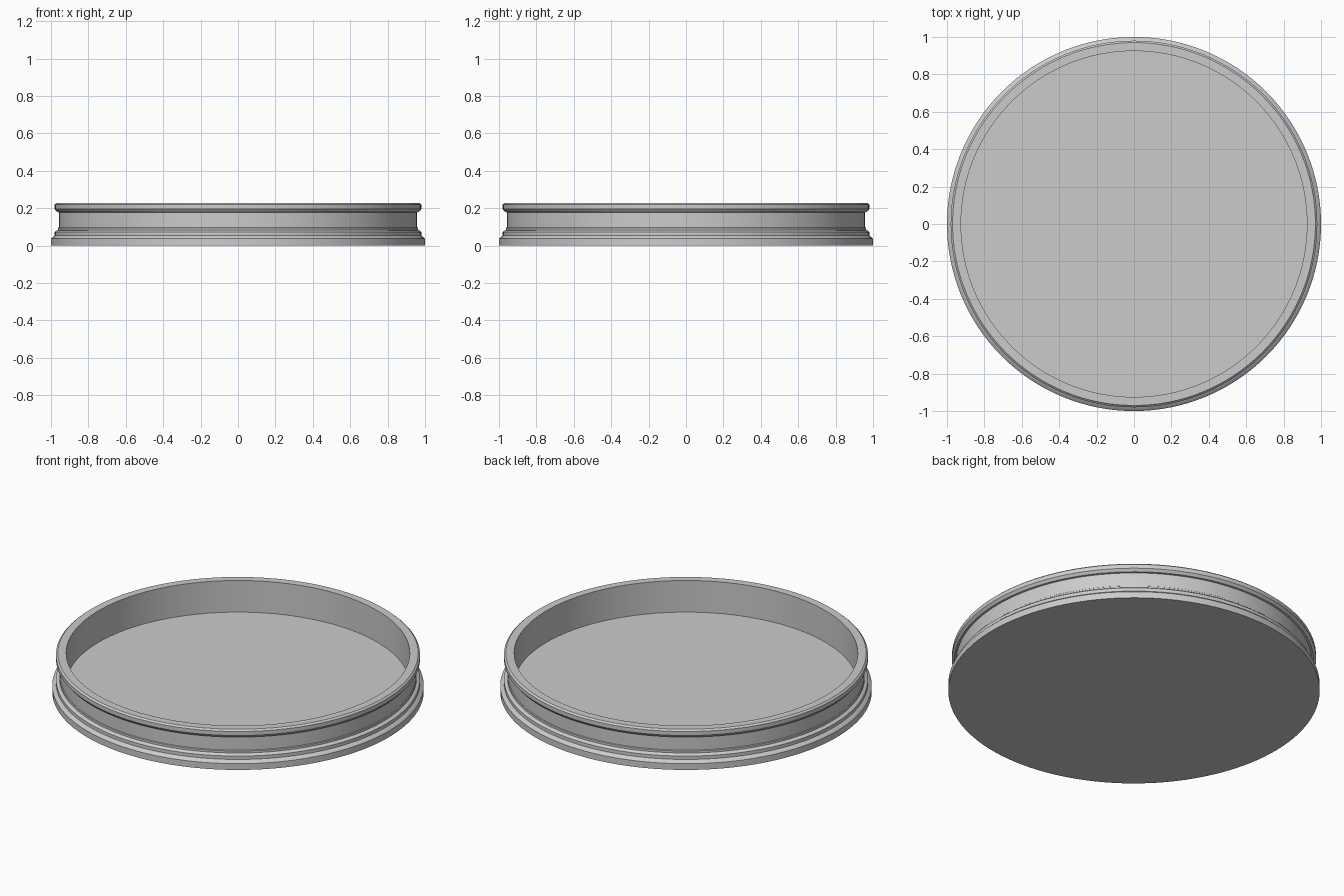
import bpy, bmesh, math

cube = bpy.data.objects.get("Cube")
if cube:
    bpy.data.objects.remove(cube, do_unlink=True)


def material(name, color):
    m = bpy.data.materials.new(name)
    m.use_nodes = True
    m.diffuse_color = color
    m.node_tree.nodes["Principled BSDF"].inputs["Base Color"].default_value = color
    return m


def lathe(name, profile, mat, steps=128):
    """Spin an (radius, height) profile around z into a closed solid."""
    bm = bmesh.new()
    verts = [bm.verts.new((r, 0, z)) for r, z in profile]
    edges = [bm.edges.new(pair) for pair in zip(verts, verts[1:])]
    bmesh.ops.spin(bm, geom=verts + edges, cent=(0, 0, 0), axis=(0, 0, 1),
                   angle=math.tau, steps=steps, use_duplicate=False)
    bmesh.ops.remove_doubles(bm, verts=bm.verts, dist=0.0005)
    bmesh.ops.recalc_face_normals(bm, faces=bm.faces)
    mesh = bpy.data.meshes.new(name)
    bm.to_mesh(mesh)
    bm.free()
    mesh.materials.append(mat)
    obj = bpy.data.objects.new(name, mesh)
    bpy.context.collection.objects.link(obj)
    bpy.ops.object.select_all(action="DESELECT")
    obj.select_set(True)
    bpy.context.view_layer.objects.active = obj
    bpy.ops.object.shade_smooth_by_angle(angle=math.radians(25))
    return obj


grey = material("plain grey", (0.6, 0.6, 0.6, 1))

# Shallow round tray: flat underside, stepped foot, recessed wall, lip, floor
lathe("round_tray", [
    (0, 0), (1.0, 0),
    (1.0, 0.037), (0.992, 0.045), (0.985, 0.05),   # foot
    (0.98, 0.053), (0.98, 0.073), (0.972, 0.08),   # small step
    (0.962, 0.083), (0.962, 0.095),                # bead under the wall
    (0.958, 0.098), (0.958, 0.178),                # recessed wall
    (0.968, 0.18), (0.98, 0.195),                  # underside of lip
    (0.98, 0.219), (0.97, 0.228),                  # lip
    (0.925, 0.228), (0.925, 0.04), (0, 0.04),      # inside wall and floor
], grey)
